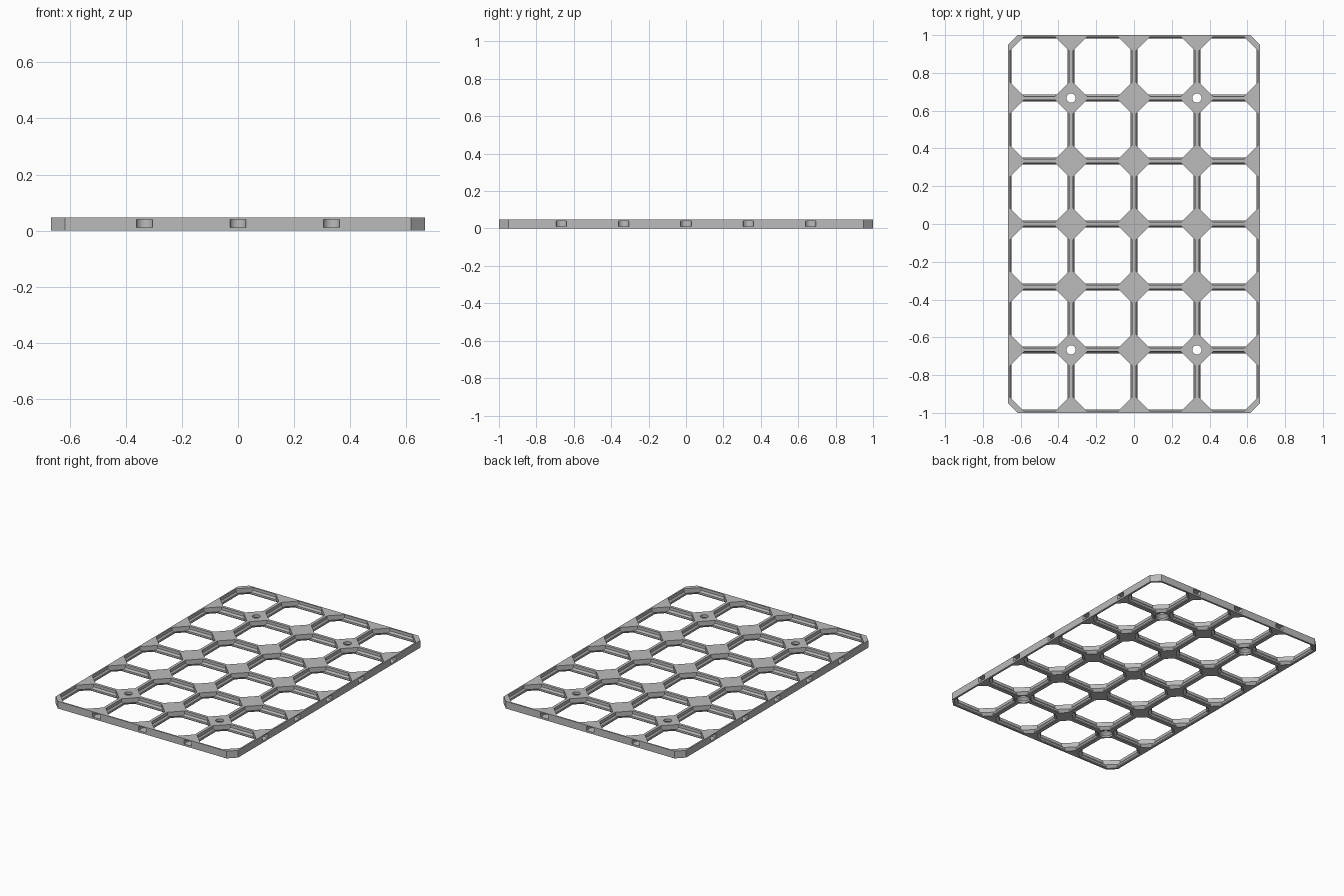
import bpy, bmesh, math

if "Cube" in bpy.data.objects:
    bpy.data.objects.remove(bpy.data.objects["Cube"])

U = 2 / 168            # one millimetre in scene units
TILE, H = 28, 4        # tile pitch and panel thickness (mm)
NX, NY = 4, 6

grey = bpy.data.materials.new("light grey")
grey.diffuse_color = (0.5, 0.5, 0.5, 1)
grey.use_nodes = True
grey.node_tree.nodes["Principled BSDF"].inputs["Base Color"].default_value = grey.diffuse_color


def loft(bm, rings):
    """Closed solid through a stack of equal-length rings of points."""
    loops = [[bm.verts.new([c * U for c in p]) for p in r] for r in rings]
    n = len(loops[0])
    for a, b in zip(loops, loops[1:]):
        for i in range(n):
            j = (i + 1) % n
            bm.faces.new((a[i], a[j], b[j], b[i]))
    bm.faces.new(loops[0][::-1])
    bm.faces.new(loops[-1])


def octagon(cx, cy, hx, hy, c, z):
    """Rectangle with corners cut by c."""
    pts = [(hx, -hy + c), (hx, hy - c), (hx - c, hy), (-hx + c, hy),
           (-hx, hy - c), (-hx, -hy + c), (-hx + c, -hy), (hx - c, -hy)]
    return [(cx + x, cy + y, z) for x, y in pts]


def circle(cx, cy, r, z, n=32):
    return [(cx + r * math.cos(2 * math.pi * i / n),
             cy + r * math.sin(2 * math.pi * i / n), z) for i in range(n)]


def finish(bm, name):
    bmesh.ops.recalc_face_normals(bm, faces=bm.faces)
    me = bpy.data.meshes.new(name)
    bm.to_mesh(me)
    bm.free()
    ob = bpy.data.objects.new(name, me)
    bpy.context.collection.objects.link(ob)
    me.materials.append(grey)
    return ob


# panel slab with cut corners
WX, WY = NX * TILE / 2, NY * TILE / 2
bm = bmesh.new()
loft(bm, [octagon(0, 0, WX, WY, 4.2, z) for z in (0, H)])
panel = finish(bm, "grid_panel")

# tile openings: (height, wall inset, diagonal corner reach)
LEVELS = [(-1, 1.1, 5.9), (0, 1.1, 5.9), (0.4, 1.5, 6.47), (1.4, 1.5, 7.88),
          (2.4, 0.8, 7.88), (H + 1, 0.8, 7.88)]
bm = bmesh.new()
for i in range(NX):
    for j in range(NY):
        cx, cy = (i + 0.5) * TILE - WX, (j + 0.5) * TILE - WY
        loft(bm, [octagon(cx, cy, TILE / 2 - w, TILE / 2 - w, s - 2 * w, z)
                  for z, w, s in LEVELS])

# countersunk screw holes
for sx in (-1, 1):
    for sy in (-1, 1):
        loft(bm, [circle(sx * TILE, sy * 2 * TILE, r, z) for z, r in
                  ((-1, 3.6), (1, 3.6), (2.55, 2.05), (H + 1, 2.05))])

# connector slots in the rim: pinched neck, round end (sideways, depth)
half = [(2.4, -1), (2.4, 0), (2.2, 0.6), (2.2, 1.2), (2.4, 1.8)]
arc = [(2.6 * math.cos(math.pi * k / 16), 2.5 + 2.6 * math.sin(math.pi * k / 16))
       for k in range(17)]
slot = half + arc + [(-x, d) for x, d in reversed(half)]


def add_slot(x, y, nx, ny):
    """Slot at rim point (x, y) running inward along (nx, ny)."""
    loft(bm, [[(x + d * nx - t * ny, y + d * ny + t * nx, z) for t, d in slot]
              for z in (1.0, 3.4)])


for side in (-1, 1):
    for i in range(1, NX):
        add_slot(i * TILE - WX, side * WY, 0, -side)
    for j in range(1, NY):
        add_slot(side * WX, j * TILE - WY, -side, 0)

cutter = finish(bm, "opening_cutter")
cutter.hide_render = True

# cut everything out of the slab and bake the result
mod = panel.modifiers.new("openings", 'BOOLEAN')
mod.object = cutter
mod.operation = 'DIFFERENCE'
mod.solver = 'EXACT'
bpy.context.view_layer.objects.active = panel
panel.select_set(True)
bpy.ops.object.modifier_apply(modifier=mod.name)
bpy.data.objects.remove(cutter)
cutter = None
bpy.ops.object.shade_smooth_by_angle(angle=math.radians(20))
